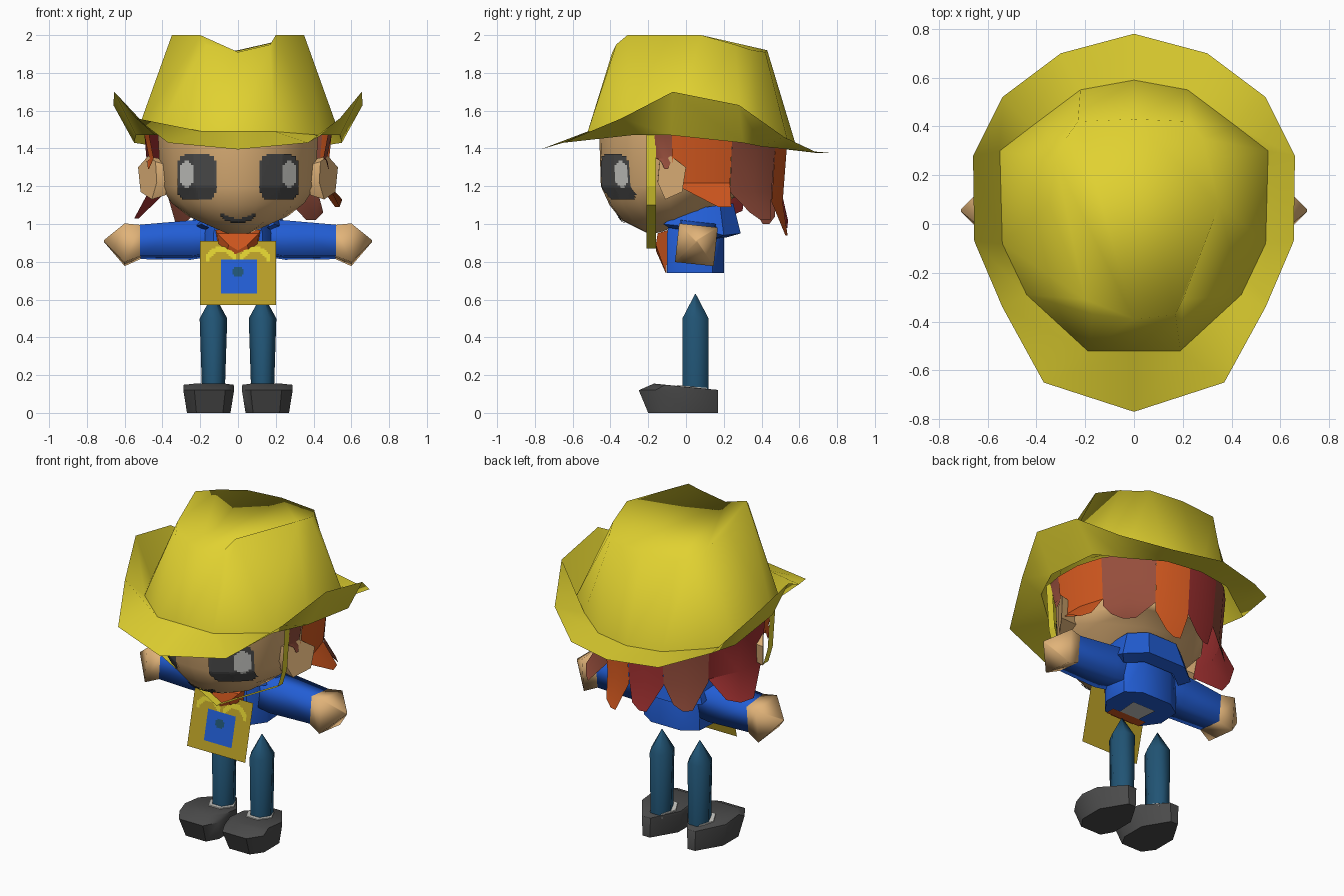
import bpy, bmesh, math
from mathutils import Vector
from mathutils.bvhtree import BVHTree

if "Cube" in bpy.data.objects:
    bpy.data.objects.remove(bpy.data.objects["Cube"])

PALETTE = {
    "hat yellow": (0.75, 0.64, 0.03), "apron gold": (0.49, 0.35, 0.02),
    "skin": (0.75, 0.45, 0.19), "jacket blue": (0.016, 0.11, 0.66),
    "trouser blue": (0.015, 0.088, 0.175), "charcoal": (0.07, 0.07, 0.07),
    "pale grey": (0.57, 0.57, 0.54), "hair orange": (0.66, 0.10, 0.014),
    "hair brown": (0.30, 0.075, 0.045), "hair red": (0.35, 0.03, 0.03),
}
MATS = {}
for key, rgb in PALETTE.items():
    MATS[key] = bpy.data.materials.new(key)
    MATS[key].diffuse_color = (*rgb, 1)


def make(name, verts, faces, mats, index=None, angle=50, fix=True):
    """Mesh object with smooth shading up to the given angle."""
    mesh = bpy.data.meshes.new(name)
    mesh.from_pydata([tuple(v) for v in verts], [], faces)
    mats = [mats] if isinstance(mats, str) else mats
    for m in mats:
        mesh.materials.append(MATS[m])
    if index:
        for p, i in zip(mesh.polygons, index):
            p.material_index = i
    if fix:
        bm = bmesh.new()
        bm.from_mesh(mesh)
        bmesh.ops.recalc_face_normals(bm, faces=bm.faces)
        bm.to_mesh(mesh)
        bm.free()
    ob = bpy.data.objects.new(name, mesh)
    bpy.context.collection.objects.link(ob)
    if angle:
        bpy.ops.object.select_all(action='DESELECT')
        ob.select_set(True)
        bpy.context.view_layer.objects.active = ob
        bpy.ops.object.shade_smooth_by_angle(angle=math.radians(angle))
    return ob


def loft(name, rings, mat, caps=(True, True), closed=True, angle=50, extra=()):
    """Skin a list of equal-length rings."""
    n = len(rings[0])
    verts = [v for r in rings for v in r]
    faces = []
    for k in range(len(rings) - 1):
        for i in range(n if closed else n - 1):
            j = (i + 1) % n
            faces.append((k * n + i, k * n + j, (k + 1) * n + j, (k + 1) * n + i))
    if caps[0]:
        faces.append(tuple(range(n)))
    if caps[1]:
        faces.append(tuple(range((len(rings) - 1) * n, len(rings) * n)))
    return make(name, verts, faces + list(extra), mat, angle=angle)


def sym(half):
    """Close a half loop (front centre to back centre) across x = 0."""
    return half + [(-x, y, z) for x, y, z in half[-2:0:-1]]


def painted(name, ob, x0, x1, z0, z1, step, rule, mats):
    """Thin painted patch of small cells laid on the front of an object."""
    tree = BVHTree.FromPolygons([v.co for v in ob.data.vertices],
                                [p.vertices for p in ob.data.polygons])
    verts, faces, index, seen = [], [], [], {}

    def corner(i, j):
        if (i, j) not in seen:
            p = Vector((x0 + i * step, -2, z0 + j * step))
            hit, nor, _, _ = tree.ray_cast(p, Vector((0, 1, 0)))
            if hit is None:
                return None
            seen[i, j] = len(verts)
            verts.append(hit + nor * (0.006 if nor.y < 0 else -0.006))
        return seen[i, j]

    for i in range(round((x1 - x0) / step)):
        for j in range(round((z1 - z0) / step)):
            m = rule(x0 + (i + .5) * step, z0 + (j + .5) * step)
            if m is None:
                continue
            f = [corner(i, j), corner(i + 1, j), corner(i + 1, j + 1), corner(i, j + 1)]
            if None not in f:
                faces.append(f)
                index.append(m)
    make(name, verts, faces, mats, index, angle=0, fix=False)


# Hat: turned-up brim and creased crown share the base loop
brim = sym([(0, -.77, 1.395), (.37, -.65, 1.43), (.54, -.34, 1.56), (.655, -.07, 1.70),
            (.66, .28, 1.63), (.54, .52, 1.46), (.30, .70, 1.375), (0, .78, 1.375)])
base = sym([(0, -.52, 1.49), (.19, -.52, 1.49), (.44, -.29, 1.47), (.54, -.08, 1.47),
            (.55, .30, 1.43), (.42, .40, 1.41), (.22, .55, 1.395), (0, .59, 1.39)])
top = sym([(0, -.39, 1.91), (.17, -.37, 1.95), (.20, -.31, 2.0), (.35, .08, 2.0),
           (.32, .26, 1.95), (.28, .35, 1.92), (.23, .42, 1.91), (0, .43, 1.92)])
loft("hat_brim", [brim, base], "hat yellow", (False, False), angle=90)
n = len(base)
loft("hat_crown", [base, top], "hat yellow", (False, False), angle=180,
     extra=[tuple(n + i for i in range(8)),
            tuple(n + i % n for i in range(7, n + 1))])

# Head, its underside rising towards the nape
head_half = [(0, -.46), (.12, -.45), (.24, -.38), (.35, -.28), (.43, -.10), (.42, .12),
             (.22, .40), (0, .44)]


def head_ring(z, sx, front, back, rise=0):
    pts = [(x * sx, y * (front if y < 0 else back)) for x, y in head_half]
    return sym([(x, y, z + rise * max(0, y + .15)) for x, y in pts])


head = loft("head", [head_ring(1.50, .99, 1, 1), head_ring(1.20, .95, .98, .94),
                     head_ring(1.10, .82, .88, .82, .2), head_ring(1.02, .62, .74, .6, .3),
                     head_ring(.95, .24, .44, .2, .4)], "skin", angle=60)


# Eyes and mouth
def eye_rule(x, z):
    x = abs(x)
    if ((x - .268) / .042) ** 2 + ((z - 1.265) / .07) ** 2 < 1:
        return 1
    return 0 if ((x - .215) / .104) ** 4 + ((z - 1.25) / .122) ** 4 < 1 else None


for side, x0 in (("left", -.34), ("right", .10)):
    painted(side + "_eye", head, x0, x0 + .24, 1.12, 1.384, .012, eye_rule,
            ["charcoal", "pale grey"])
painted("mouth", head, -.1, .1, 1.0, 1.08, .01,
        lambda x, z: 0 if abs(z - 1.02 - 4 * x * x) < .013 and abs(x) < .09 else None,
        ["charcoal"])

# Hair: locks around the sides and back (start, end, tip, tip height, tip flare, colour)
locks = [(-18, -8, -12, 1.29, .98, "hair brown"), (-8, 27, 21, 1.09, 1.12, "hair orange"),
         (27, 62, 40, 1.02, 1.10, "hair brown"), (62, 86, 72, .94, 1.02, "hair orange"),
         (86, 112, 94, .98, 1.0, "hair red"), (112, 142, 124, 1.0, 1.0, "hair brown"),
         (142, 188, 156, 1.03, 1.12, "hair red"), (188, 200, 193, 1.29, .98, "hair orange")]


def around(deg, z, s):
    a = math.radians(deg)
    return (.50 * s * math.cos(a), .54 * s * math.sin(a), z)


for k, (a0, a1, at, zt, flare, colour) in enumerate(locks):
    angles = (a0, (a0 + a1) / 2, a1)
    mid = zt + (1.46 - zt) * .34
    rows = [[around(a, 1.47, 1.0) for a in angles],
            [around(a, mid, .95) for a in angles],
            [around(at + (a - at) * .4, zt + (.04 if a == a0 else 0), flare) for a in angles]]
    loft(f"hair_lock_{k + 1}", rows, colour, (False, False), closed=False, angle=40)

# Torso, collar and neck scarf
body = [(0, -.10), (.13, -.10), (.20, 0), (.19, .14), (.10, .20), (0, .20)]
loft("jacket", [sym([(x, y, .74) for x, y in body]), sym([(x, y, .95) for x, y in body]),
                sym([(x * .8, y * .8, 1.05) for x, y in body])], "jacket blue")
make("shirt_hem", [(-.07, -.04, .735), (.07, -.04, .735), (.08, .09, .735), (-.08, .09, .735)],
     [(3, 2, 1, 0)], "pale grey", angle=0, fix=False)
make("scarf_hem", [(-.12, -.10, .735), (.12, -.10, .735), (.12, -.04, .735), (-.12, -.04, .735)],
     [(3, 2, 1, 0)], "hair orange", angle=0, fix=False)
collar = [(.19, -.12, 1.0), (.25, .05, .98), (.25, .20, .94), (.13, .29, .95)]
collar_top = [(.17, -.06, 1.04), (.22, .04, 1.08), (.20, .18, 1.10), (.10, .25, 1.11)]


def back_arc(pts):
    return pts + [(-x, y, z) for x, y, z in reversed(pts)]


loft("collar", [back_arc([(x * .8, y * .75, z - .02) for x, y, z in collar]),
                back_arc(collar), back_arc(collar_top)], "jacket blue", (False, False),
     closed=False, angle=30)
make("scarf", [(-.11, -.15, .95), (.11, -.15, .95), (.05, -.16, .89), (0, -.16, .86),
               (-.05, -.16, .89), (-.08, -.105, .735), (.08, -.105, .735),
               (.12, -.09, .97), (-.12, -.09, .97)],
     [(0, 4, 3, 2, 1), (4, 5, 6, 2, 3), (0, 1, 7, 8), (0, 8, 5, 4), (1, 2, 6, 7)],
     "hair orange", angle=0)

# Apron sheet with curved straps and a buttoned pocket
apron = make("apron", [(-.2, -.215, .57), (.2, -.215, .57), (.2, -.135, .91), (-.2, -.135, .91)],
             [(0, 1, 2, 3)], "apron gold", angle=0, fix=False)


def apron_rule(x, z):
    if abs(x) < .095 and .63 < z < .81:
        return 2 if math.hypot(x, z - .745) < .027 else 1
    r = math.hypot((abs(x) - .09) / .085, (z - .80) / .08)
    return 0 if z > .80 and .68 < r < 1 else None


painted("apron_details", apron, -.2, .2, .57, .90, .01, apron_rule,
        ["hat yellow", "jacket blue", "trouser blue"])

# Chin strap hanging from the hat
strap = [(.47, 1.48), (.45, 1.2), (.42, 1.10), (.18, .97), (0, .87)]
strap += [(-x, z) for x, z in strap[-2::-1]]
loft("chin_strap", [[(x, -.21, z) for x, z in strap], [(x, -.16, z) for x, z in strap]],
     "hat yellow", (False, False), closed=False, angle=0)


# Paired parts
def square(s, x, r, z, tilt=-6):
    return [(s * x, .055 + r * 1.414 * math.cos(math.radians(45 + tilt + 90 * i)),
             z + r * 1.414 * math.sin(math.radians(45 + tilt + 90 * i))) for i in range(4)]


def hexagon(x, y, z, rx, ry, slope=0):
    pts = [(math.cos(i * math.pi / 3), math.sin(i * math.pi / 3)) for i in range(6)]
    return [(x + rx * c, y + ry * d, z + slope * (y + ry * d)) for c, d in pts]


sole = [(.13, .17), (.18, .17), (.27, .02), (.27, -.13), (.22, -.20), (.08, -.20),
        (.04, -.13), (.04, .02)]
ear = [(-.15, 1.22), (-.14, 1.33), (-.08, 1.36), (0, 1.30), (-.02, 1.17), (-.11, 1.13)]
for side, s in (("left", -1), ("right", 1)):
    loft(side + "_sleeve", [square(s, .15, .09, .925), square(s, .25, .095, .915),
                            square(s, .52, .083, .905)], "jacket blue", (False, False), angle=110)
    loft(side + "_hand", [square(s, .515, .082, .905), square(s, .60, .103, .89),
                          square(s, .71, .004, .91)], "skin", (False, True), angle=120)
    loft(side + "_leg", [hexagon(s * .13, .05, .10, .06, .08), hexagon(s * .13, .05, .50, .073, .08),
                         hexagon(s * .13, .05, .63, .002, .002)], "trouser blue", angle=85)
    loft(side + "_shoe", [[(s * x, y, 0) for x, y in sole],
                          [(s * (.155 + (x - .155) * 1.17), y * (1.25 if y < -.1 else 1),
                            .12) for x, y in sole],
                          [(s * (.155 + (x - .155) * 1.15), y * (.85 if y < 0 else .99),
                            .137 - .09 * y) for x, y in sole]], "charcoal", angle=50)
    loft(side + "_sock", [hexagon(s * .13, .03, .12, .085, .10, -.09),
                          hexagon(s * .13, .03, .143, .08, .09, -.09)], "pale grey")
    loft(side + "_ear", [[(s * .38, y * .8 - .03, 1.25 + (z - 1.25) * .8) for y, z in ear],
                         [(s * (.43 + (y + .15) * .66), y, z) for y, z in ear]],
         "skin", angle=30)

for m in bpy.data.materials:
    if m.users and not m.is_grease_pencil:
        m.use_nodes = True
        m.node_tree.nodes["Principled BSDF"].inputs["Base Color"].default_value = m.diffuse_color
